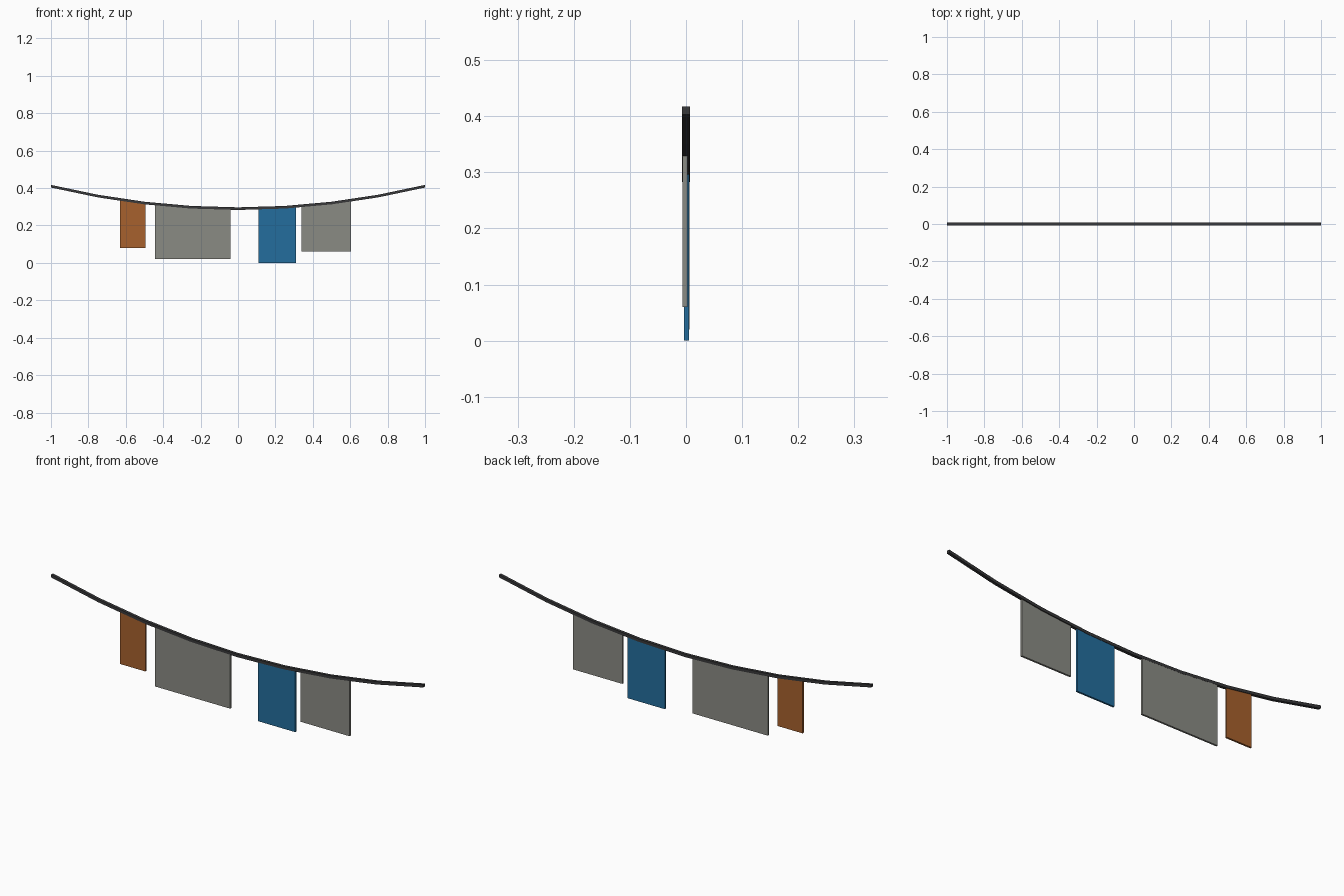
import bpy, bmesh

if "Cube" in bpy.data.objects:
    bpy.data.objects.remove(bpy.data.objects["Cube"])

def mat(name, col):
    m = bpy.data.materials.new(name)
    m.diffuse_color = (*col, 1)
    m.use_nodes = True
    m.node_tree.nodes["Principled BSDF"].inputs["Base Color"].default_value = m.diffuse_color
    return m

ROPE = mat("charcoal", (0.04, 0.04, 0.042))
ORANGE = mat("rust orange", (0.39, 0.12, 0.026))
BLUE = mat("blue", (0.017, 0.155, 0.34))
GREY = mat("warm grey", (0.255, 0.258, 0.23))

def sag(x):
    # height of the line, straight between its eight joints
    i = min(int((x + 1) / 0.25), 7)
    a = -1 + i * 0.25
    f = lambda t: 0.29 + 0.12 * t * t
    return f(a) + (f(a + 0.25) - f(a)) * (x - a) / 0.25

def sweep(name, sections, material):
    # skin a row of four-cornered sections and cap both ends
    bm = bmesh.new()
    rings = [[bm.verts.new(p) for p in s] for s in sections]
    for a, b in zip(rings, rings[1:]):
        for k in range(4):
            j = (k + 1) % 4
            bm.faces.new((a[k], a[j], b[j], b[k]))
    bm.faces.new(rings[0])
    bm.faces.new(rings[-1])
    bmesh.ops.recalc_face_normals(bm, faces=bm.faces)
    me = bpy.data.meshes.new(name)
    bm.to_mesh(me)
    bm.free()
    me.materials.append(material)
    bpy.context.collection.objects.link(bpy.data.objects.new(name, me))

def section(x, y0, y1, z0, z1):
    return [(x, y0, z0), (x, y1, z0), (x, y1, z1), (x, y0, z1)]

# sagging line
R = 0.007
xs = [-1 + 0.25 * i for i in range(9)]
sweep("line", [section(x, -R, R, sag(x) - R, sag(x) + R) for x in xs], ROPE)

# hanging cloths: name, left, right, bottom, y centre, colour
for name, x0, x1, z, y, m in [
    ("small_cloth", -0.63, -0.495, 0.08, 0.0, ORANGE),
    ("wide_cloth", -0.445, -0.04, 0.02, 0.002, GREY),
    ("blue_cloth", 0.11, 0.31, 0.0, 0.001, BLUE),
    ("right_cloth", 0.34, 0.605, 0.06, -0.002, GREY),
]:
    sweep(name, [section(x, y - 0.0045, y + 0.0045, z, sag(x)) for x in (x0, x1)], m)
